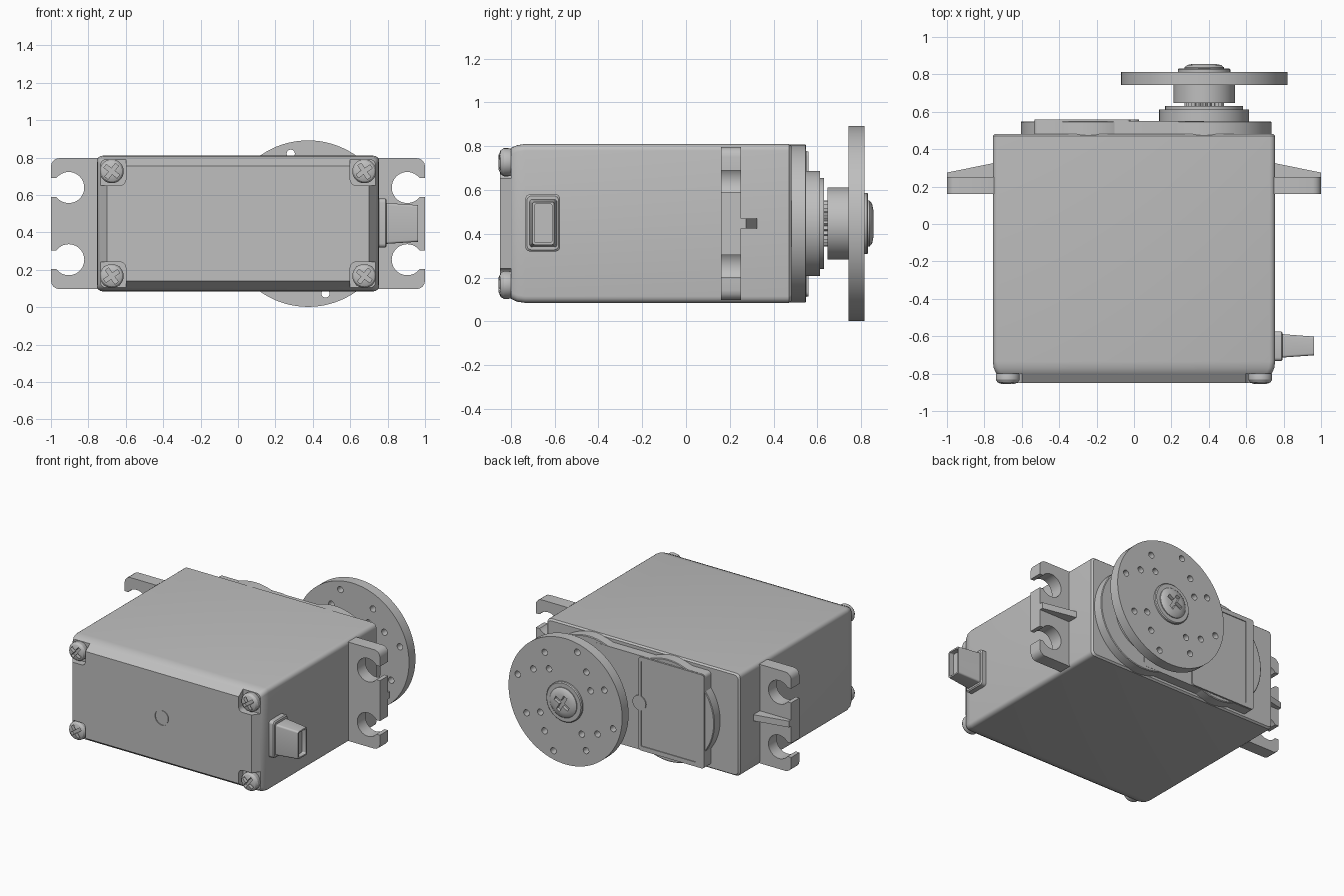
import bpy, bmesh, math
from math import sin, cos, pi

if "Cube" in bpy.data.objects:
    bpy.data.objects.remove(bpy.data.objects["Cube"], do_unlink=True)

GREY = (0.52, 0.52, 0.52, 1.0)
grey = bpy.data.materials.new("plain grey")
grey.use_nodes = True
grey.diffuse_color = GREY
for node in grey.node_tree.nodes:
    if node.type == "BSDF_PRINCIPLED":
        node.inputs["Base Color"].default_value = GREY


# Helpers: rings of points joined into capped solids
def loft(name, rings):
    bm = bmesh.new()
    loops = [[bm.verts.new(p) for p in ring] for ring in rings]
    n = len(loops[0])
    for a, b in zip(loops, loops[1:]):
        for i in range(n):
            j = (i + 1) % n
            bm.faces.new((a[i], a[j], b[j], b[i]))
    bm.faces.new(loops[0])
    bm.faces.new(loops[-1])
    bmesh.ops.recalc_face_normals(bm, faces=bm.faces)
    mesh = bpy.data.meshes.new(name)
    bm.to_mesh(mesh)
    bm.free()
    mesh.materials.append(grey)
    obj = bpy.data.objects.new(name, mesh)
    bpy.context.collection.objects.link(obj)
    return obj


def rounded(u0, u1, v0, v1, r, steps=4):
    pts = []
    corners = [(u1 - r, v1 - r), (u0 + r, v1 - r), (u0 + r, v0 + r), (u1 - r, v0 + r)]
    for q, (u, v) in enumerate(corners):
        for k in range(steps + 1):
            a = (q + k / steps) * pi / 2
            pts.append((u + r * cos(a), v + r * sin(a)))
    return pts


def slab(name, x0, x1, z0, z1, y0, y1, r=0.001):
    pts = rounded(x0, x1, z0, z1, r)
    return loft(name, [[(x, y, z) for x, z in pts] for y in (y0, y1)])


def turned(name, cx, cz, profile, n=48):
    return loft(name, [[(cx + r * cos(2 * pi * i / n), y, cz + r * sin(2 * pi * i / n))
                        for i in range(n)] for r, y in profile])


def cut(obj, cutter):
    cutter.hide_render = True
    mod = obj.modifiers.new("cut", "BOOLEAN")
    mod.operation = "DIFFERENCE"
    mod.solver = "EXACT"
    mod.object = cutter
    bpy.context.view_layer.objects.active = obj
    bpy.ops.object.modifier_apply(modifier=mod.name)
    bpy.data.objects.remove(cutter, do_unlink=True)


def cross_cut(obj, cx, cz, y0, y1, size, angle):
    for k in range(2):
        a = angle + k * pi / 2
        w = size * 0.24
        pts = [(u * cos(a) - v * sin(a), u * sin(a) + v * cos(a))
               for u, v in ((-size, -w), (size, -w), (size, w), (-size, w))]
        cut(obj, loft("cutter", [[(cx + u, y, cz + v) for u, v in pts] for y in (y0, y1)]))


MID = 0.447   # height of the main axis
AX = 0.375    # sideways position of the output shaft

# Case: rounded box with a sloped front rim
sections = [(-0.85, 0.055), (-0.795, 0.016), (-0.77, 0.005), (-0.735, 0), (0.47, 0), (0.482, 0.01)]
case = loft("case", [[(x, y, z) for x, z in
                      rounded(-0.755 + d, 0.755 - d, 0.085 + d, 0.81 - d, 0.03)]
                     for y, d in sections])

# Corner pockets and their cross-head screws
for sx in (-1, 1):
    for sz in (-1, 1):
        x, z = sx * 0.675, MID + sz * 0.28
        px, pz = sx * 0.70, MID + sz * 0.305
        cut(case, slab("cutter", px - 0.1, px + 0.1, pz - 0.1, pz + 0.1, -0.9, -0.8, 0.03))
        screw = turned("case_screw", x, z, [(0.058, -0.79), (0.064, -0.81), (0.064, -0.832),
                                            (0.055, -0.846), (0.035, -0.855)], 32)
        cross_cut(screw, x, z, -0.88, -0.825, 0.045, 0.6 if sx * sz > 0 else 0.9)

# Shallow round mark in the front face
cut(case, turned("cutter", 0, MID, [(0.055, -0.9), (0.055, -0.844)], 32))
turned("front_mark", 0, MID, [(0.048, -0.83), (0.048, -0.849)], 32)

# Mounting ears with open slots and a sloped rib
for side, s in (("left", 1), ("right", -1)):
    xa, xb = sorted((s * 0.70, s * 1.0))
    ear = slab(side + "_ear", xa, xb, 0.097, 0.797, 0.16, 0.252, 0.045)
    for z in (MID - 0.193, MID + 0.193):
        cut(ear, turned("cutter", s * 0.905, z, [(0.083, 0.1), (0.083, 0.3)], 40))
        xa, xb = sorted((s * 0.905, s * 1.1))
        cut(ear, slab("cutter", xa, xb, z - 0.05, z + 0.05, 0.1, 0.3))
    outline = [(0.72, 0.2), (0.999, 0.2), (0.999, 0.275), (0.72, 0.332)]
    loft(side + "_ear_rib", [[(s * x, y, z) for x, y in outline]
                             for z in (MID - 0.022, MID + 0.022)])

# Cable outlet: collar and tapered hollow boot
def side_ring(x, y0, y1, z0, z1, r):
    return [(x, y, z) for y, z in rounded(y0, y1, z0, z1, r)]


loft("cable_collar", [side_ring(x, -0.733 + d, -0.575 - d, 0.32 + d, 0.58 - d, 0.02)
                      for x, d in ((0.74, 0), (0.788, 0), (0.795, 0.007))])
loft("cable_boot", [side_ring(0.78, -0.715, -0.588, 0.338, 0.558, 0.012),
                    side_ring(0.963, -0.702, -0.602, 0.35, 0.546, 0.012),
                    side_ring(0.963, -0.692, -0.612, 0.36, 0.536, 0.008),
                    side_ring(0.93, -0.692, -0.612, 0.36, 0.536, 0.008)])

# Gear cover on the back
slab("gear_cover", -0.535, AX, 0.112, 0.778, 0.46, 0.55, 0.025)
turned("cover_end_bulge", -0.245, MID, [(0.36, 0.46), (0.36, 0.545), (0.355, 0.549)], 64)
turned("shaft_boss", AX, MID, [(0.36, 0.46), (0.36, 0.545), (0.355, 0.549)], 80)
panel = slab("cover_panel", -0.533, -0.02, 0.114, 0.776, 0.54, 0.56, 0.02)
cut(panel, slab("cutter", -0.47, -0.04, 0.145, 0.745, 0.554, 0.6, 0.004))
turned("panel_tab", -0.025, MID, [(0.052, 0.54), (0.052, 0.56)], 32)

# Stepped bearing seat and toothed shaft
turned("bearing_seat", AX, MID, [(0.24, 0.53), (0.24, 0.612), (0.208, 0.612), (0.208, 0.63)], 64)
teeth = 50
loft("toothed_shaft", [[(AX + r * cos(2 * pi * i / teeth), y, MID + r * sin(2 * pi * i / teeth))
                        for i in range(teeth) for r in (0.105 - 0.012 * (i % 2),)]
                       for y in (0.62, 0.66)])

# Round horn: hub, drilled disc, centre ring and screw
turned("horn_hub", AX, MID, [(0.165, 0.647), (0.165, 0.75)], 56)
disc = turned("horn_disc", AX, MID, [(0.445, 0.742), (0.445, 0.814)], 96)
for quarter in range(4):
    for r, deg in ((0.385, 14), (0.30, 33), (0.235, 57), (0.345, 62)):
        a = math.radians(deg + 90 * quarter)
        cut(disc, turned("cutter", AX + r * cos(a), MID + r * sin(a),
                         [(0.022, 0.7), (0.022, 0.86)], 20))
turned("horn_ring", AX, MID, [(0.14, 0.80), (0.14, 0.826), (0.134, 0.832)], 48)
horn_screw = turned("horn_screw", AX, MID, [(0.105, 0.82), (0.105, 0.838), (0.09, 0.85),
                                            (0.06, 0.856)], 40)
cross_cut(horn_screw, AX, MID, 0.83, 0.9, 0.06, 0.5)

# Smooth the curved walls and keep the edges crisp
for obj in bpy.context.scene.objects:
    obj.select_set(obj.type == "MESH")
bpy.context.view_layer.objects.active = case
bpy.ops.object.shade_smooth_by_angle(angle=math.radians(30))
